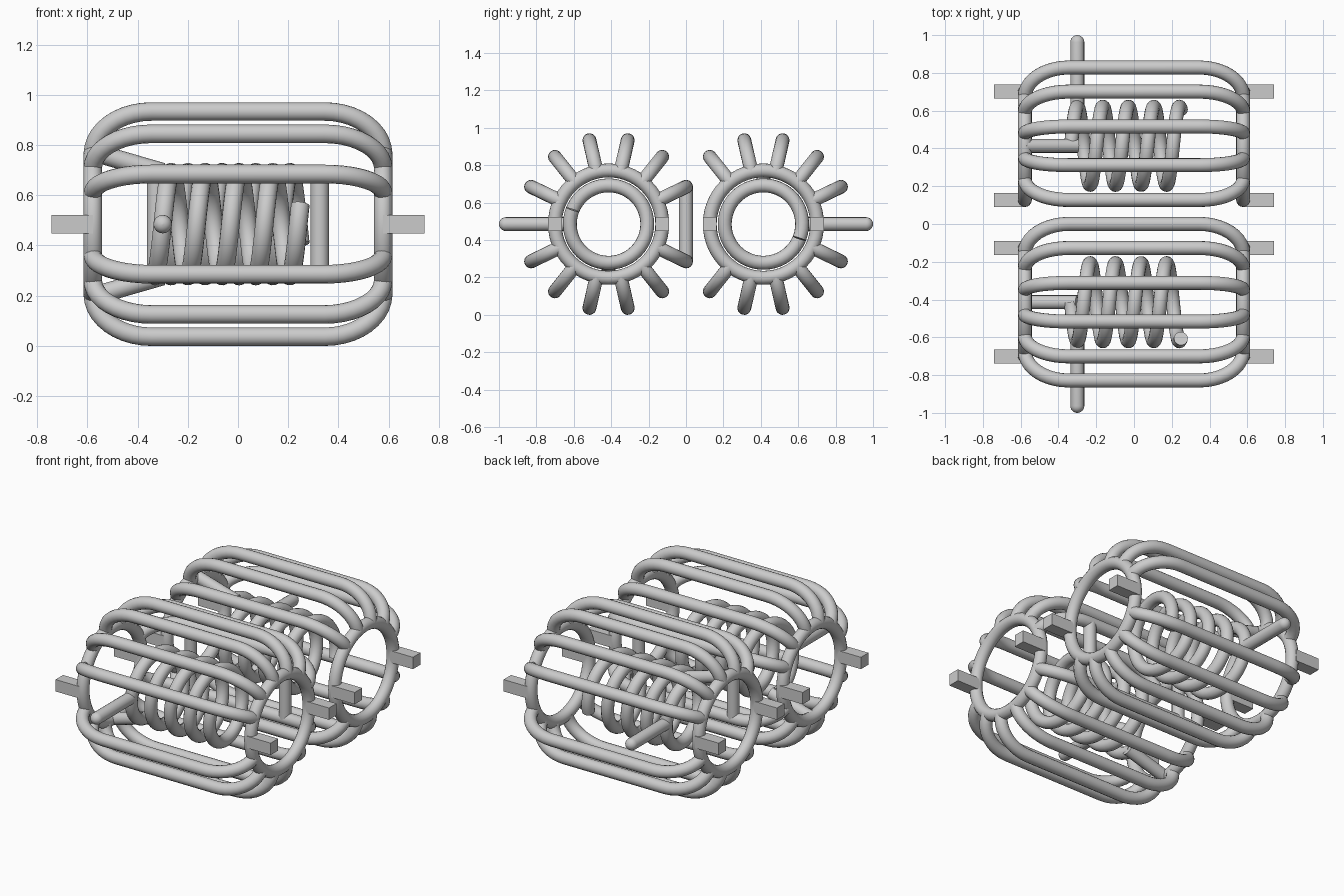
import bpy
from math import sin, cos, pi, radians

cube = bpy.data.objects.get("Cube")
if cube:
    bpy.data.objects.remove(cube, do_unlink=True)

R = 0.037                 # radius of every rod
CY, CZ = 0.414, 0.485     # cage axis
CAGE, RING, COIL = 0.46, 0.287, 0.207
RING_X, STRAIGHT_X = 0.578, 0.345
PITCH, COIL_X = 0.135, -0.3

grey = bpy.data.materials.new("grey_metal")
grey.use_nodes = True
color = (0.6, 0.6, 0.6, 1)
grey.diffuse_color = color
grey.node_tree.nodes["Principled BSDF"].inputs["Base Color"].default_value = color


def finish(ob, name, smooth=True):
    ob.name = name
    ob.data.materials.clear()
    ob.data.materials.append(grey)
    if smooth:
        bpy.ops.object.select_all(action='DESELECT')
        ob.select_set(True)
        bpy.context.view_layer.objects.active = ob
        bpy.ops.object.shade_smooth_by_angle(angle=radians(40))


def tube(name, points, radii=None):
    """Round rod along a path, turned into a mesh."""
    cu = bpy.data.curves.new(name, 'CURVE')
    cu.dimensions = '3D'
    cu.bevel_depth = R
    cu.bevel_resolution = 6
    cu.use_fill_caps = True
    sp = cu.splines.new('POLY')
    sp.points.add(len(points) - 1)
    for i, p in enumerate(points):
        sp.points[i].co = (*p, 1)
        sp.points[i].radius = radii[i] if radii else 1
    ob = bpy.data.objects.new(name, cu)
    bpy.context.collection.objects.link(ob)
    bpy.ops.object.select_all(action='DESELECT')
    ob.select_set(True)
    bpy.context.view_layer.objects.active = ob
    bpy.ops.object.convert(target='MESH')
    finish(bpy.context.object, name)


def place(x, y, z, s):
    """Cage coordinates to world; s=-1 is the back cage, half a turn about x."""
    return (x, s * (y - CY), CZ + s * z)


def bar_profile(steps=10):
    """(x, radius) along a cage bar with rounded shoulders."""
    half = []
    for i in range(steps + 1):
        a = pi / 2 * i / steps
        half.append((STRAIGHT_X + (RING_X - STRAIGHT_X) * sin(a),
                     RING + (CAGE - RING) * cos(a)))
    return [(-x, r) for x, r in reversed(half)] + half


for s, side in ((1, "front"), (-1, "back")):
    # Cage bars; the two on the middle plane are shared by both cages
    for k in range(1, 14):
        shared = k in (1, 13)
        if k == 7 or (shared and s < 0):
            continue
        a = 2 * pi * k / 14
        name = f"shared_bar_{k}" if shared else f"{side}_cage_bar_{k}"
        tube(name, [place(x, r * cos(a), r * sin(a), s) for x, r in bar_profile()])

    # End rings with square lugs
    for e, end in ((1, "left"), (-1, "right")):
        bpy.ops.mesh.primitive_torus_add(
            major_radius=RING, minor_radius=R, major_segments=56, minor_segments=16,
            location=place(e * RING_X, 0, 0, s), rotation=(0, pi / 2, 0))
        finish(bpy.context.object, f"{side}_{end}_ring")
        for d, where in ((1, "inner"), (-1, "outer")):
            bpy.ops.mesh.primitive_cube_add(
                size=1, location=place(e * 0.66, d * RING, 0, s))
            ob = bpy.context.object
            ob.scale = (0.164, 2 * R, 2 * R)
            finish(ob, f"{side}_{end}_{where}_lug", smooth=False)

    # Coil: from the strut, past the outer side, ending just above it
    first, last, n = -pi / 2, 8 * pi + radians(22), 200
    path = []
    for i in range(n + 1):
        a = first + (last - first) * i / n
        path.append(place(COIL_X + PITCH * a / (2 * pi),
                          -COIL * cos(a), COIL * sin(a), s))
    tube(f"{side}_coil", path)

    # Slanted strut from the ring to the start of the coil
    tube(f"{side}_coil_strut", [place(-RING_X, 0, -RING, s),
                                place(COIL_X, 0, -COIL, s)])

    # Outward terminal rod with a rounded tip
    tip = -(1 - CY)
    steps = [pi / 2 * i / 6 for i in range(6)]
    ys = [-COIL] + [tip + R * (1 - sin(a)) for a in steps] + [tip]
    tube(f"{side}_terminal_rod", [place(COIL_X, y, 0, s) for y in ys],
         [1] + [cos(a) for a in steps] + [0.05])

# Upright ties between the shared bars
h = CAGE * sin(2 * pi / 14)
for e, end in ((1, "left"), (-1, "right")):
    tube(f"{end}_tie", [(e * 0.326, 0, CZ - h), (e * 0.326, 0, CZ + h)])
